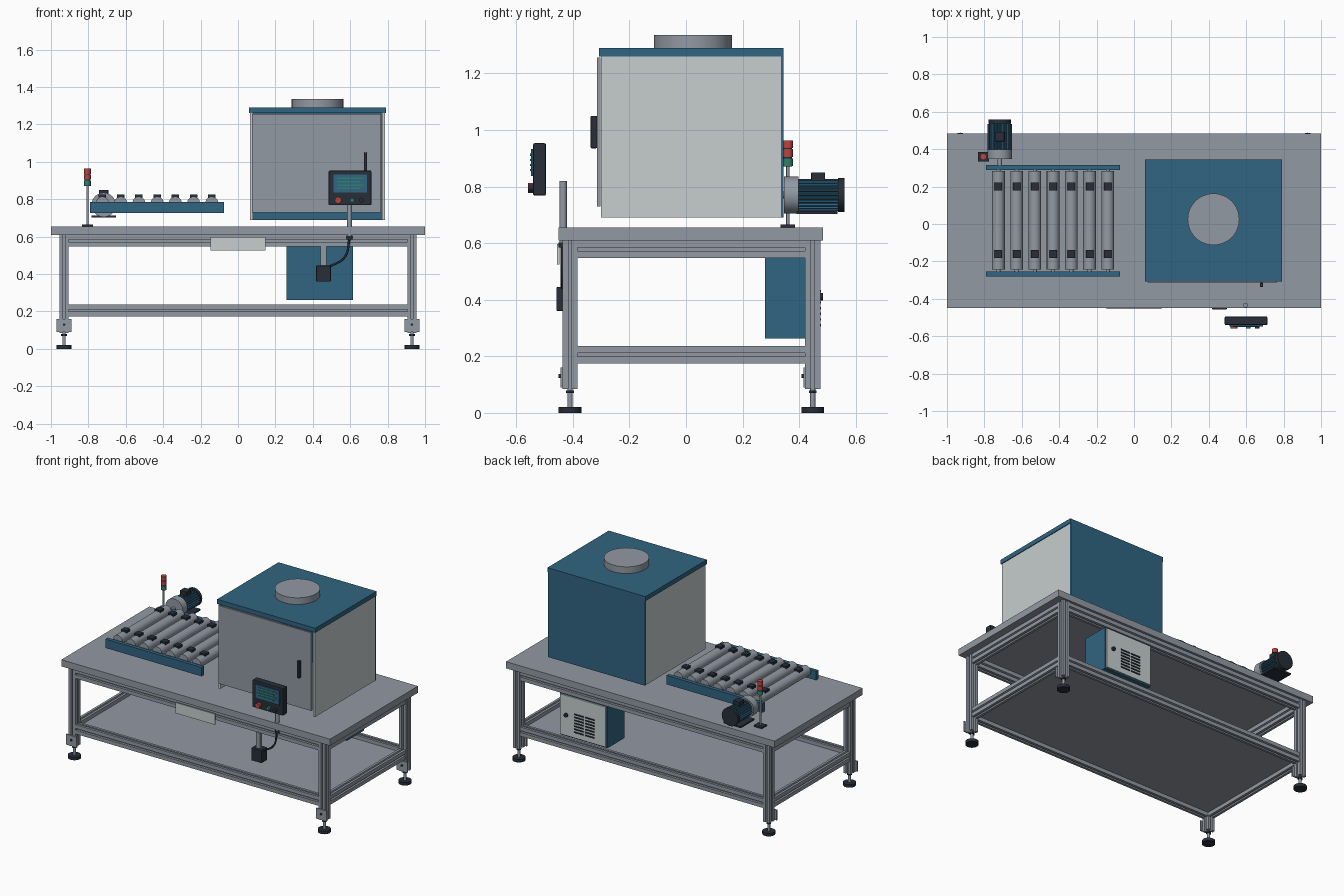
import bpy, bmesh
from math import sin, cos, pi, radians

default_cube = bpy.data.objects.get("Cube")
if default_cube:
    bpy.data.objects.remove(default_cube, do_unlink=True)


def make_material(name, colour):
    material = bpy.data.materials.new(name)
    material.use_nodes = True
    material.diffuse_color = (*colour, 1)
    shader = next(n for n in material.node_tree.nodes if n.type == "BSDF_PRINCIPLED")
    shader.inputs["Base Color"].default_value = (*colour, 1)
    return material


grey = make_material("metal grey", (.29, .32, .37))
blue = make_material("painted blue", (.03, .13, .22))
pale = make_material("pale panel", (.57, .62, .62))
dark = make_material("dark plastic", (.02, .027, .04))
red = make_material("signal red", (.5, .06, .05))
green = make_material("signal green", (.03, .22, .15))


def finish(name, mesh, material, smooth=False):
    obj = bpy.data.objects.new(name, mesh)
    bpy.context.collection.objects.link(obj)
    mesh.materials.append(material)
    if smooth:
        bpy.ops.object.select_all(action="DESELECT")
        obj.select_set(True)
        bpy.context.view_layer.objects.active = obj
        bpy.ops.object.shade_smooth_by_angle(angle=radians(35))
    return obj


def prism(name, material, outline, axis, start, end, smooth=False):
    """Extrude a closed 2D outline along one axis."""
    def place(u, v, w):
        return {"x": (w, u, v), "y": (u, w, v), "z": (u, v, w)}[axis]
    bm = bmesh.new()
    ends = [[bm.verts.new(place(u, v, w)) for u, v in outline] for w in (start, end)]
    count = len(outline)
    for ring in ends:
        bm.faces.new(ring)
    for i in range(count):
        j = (i + 1) % count
        bm.faces.new((ends[0][i], ends[0][j], ends[1][j], ends[1][i]))
    bmesh.ops.recalc_face_normals(bm, faces=bm.faces)
    mesh = bpy.data.meshes.new(name)
    bm.to_mesh(mesh)
    bm.free()
    return finish(name, mesh, material, smooth)


def box(name, material, xs, ys, zs, bevel=0):
    outline = [(xs[0], ys[0]), (xs[1], ys[0]), (xs[1], ys[1]), (xs[0], ys[1])]
    obj = prism(name, material, outline, "z", *zs)
    if bevel:
        modifier = obj.modifiers.new("soft edges", "BEVEL")
        modifier.width, modifier.segments = bevel, 2
    return obj


def around(centre, half):
    return centre - half, centre + half


def cylinder(name, material, centre, radius, axis, start, end, sides=32):
    turns = [2 * pi * i / sides for i in range(sides)]
    outline = [(centre[0] + radius * cos(t), centre[1] + radius * sin(t)) for t in turns]
    return prism(name, material, outline, axis, start, end, smooth=True)


def slotted_bar(name, centre, width, height, axis, start, end):
    """Aluminium extrusion with an undercut slot along each side."""
    mouth, inner, lip, depth = .006, .011, .005, .014
    a, b = width / 2, height / 2
    outline = []
    for side in range(4):
        reach, half = (a, b) if side % 2 == 0 else (b, a)
        local = [(reach, -half), (reach, -mouth), (reach - lip, -mouth),
                 (reach - lip, -inner), (reach - depth, -mouth), (reach - depth, mouth),
                 (reach - lip, inner), (reach - lip, mouth), (reach, mouth)]
        for u, v in local:
            for _ in range(side):
                u, v = -v, u
            outline.append((centre[0] + u, centre[1] + v))
    return prism(name, grey, outline, axis, start, end)


# Table frame: legs, feet, brackets and rails
leg_x, leg_rows = .93, {"front": -.41, "back": .448}
box("table_top", grey, (-1, 1), (-.45, .485), (.61, .655))
box("lower_shelf", grey, around(0, leg_x), (-.4, .44), (.2, .21))
for row, y in leg_rows.items():
    for side, sign in (("left", 1), ("right", -1)):
        x, tag = sign * leg_x, f"{row}_{side}"
        slotted_bar(f"leg_{tag}", (x, y), .05, .054, "z", .085, .61)
        cylinder(f"foot_pad_{tag}", dark, (x, y), .04, "z", 0, .02)
        cylinder(f"foot_stem_{tag}", grey, (x, y), .009, "z", .02, .09, 16)
        cylinder(f"foot_nut_{tag}", dark, (x, y), .016, "z", .07, .08, 6)
        box(f"bracket_{tag}", grey, around(x, .04), around(y - .029, .004), (.09, .16))
        cylinder(f"bracket_bolt_{tag}", dark, (x, .13), .007, "y", y - .04, y - .03, 12)
    for level, z in (("lower", .205), ("upper", .578)):
        slotted_bar(f"{level}_rail_{row}", (y, z), .045, .062, "x", -.905, .905)
for level, z in (("lower", .205), ("upper", .578)):
    for side, sign in (("left", 1), ("right", -1)):
        slotted_bar(f"{level}_rail_{side}", (sign * leg_x, z), .045, .062, "y",
                    leg_rows["front"] + .027, leg_rows["back"] - .027)
box("front_label_plate", pale, around(0, .147), (-.455, -.447), (.525, .597))

# Enclosure: open-bottomed cabinet with door and round outlet
for side, xs in (("left", (.77, .785)), ("right", (.065, .08))):
    box(f"enclosure_side_{side}", pale, xs, (-.3, .335), (.69, 1.26))
box("enclosure_back", blue, (.065, .785), (.335, .345), (.69, 1.26))
box("enclosure_lid", blue, (.06, .79), (-.307, .345), (1.26, 1.29))
box("enclosure_door", grey, (.075, .765), (-.314, -.302), (.73, 1.255))
box("door_handle", dark, (.673, .69), (-.337, -.314), (.935, 1.05), bevel=.004)
cylinder("outlet_drum", grey, (.425, .025), .138, "z", 1.29, 1.335, 48)

# Roller conveyor with drive pads
for side, ys in (("front", (-.28, -.255)), ("back", (.29, .315))):
    box(f"conveyor_rail_{side}", blue, (-.79, -.075), ys, (.725, .785))
for index in range(7):
    x = -.725 + index * .0975
    cylinder(f"roller_{index}", grey, (x, .78), .034, "y", -.243, .283)
    cylinder(f"roller_axle_{index}", grey, (x, .77), .011, "y", -.265, .3, 16)
    for place, y in (("front", -.16), ("back", .2)):
        box(f"roller_pad_{place}_{index}", dark, around(x, .02), around(y, .021), (.808, .824))

# Drive motor with cooling fins
motor = (-.718, .77)
cylinder("motor_shaft", grey, motor, .012, "y", .3, .36, 16)
cylinder("motor_gearbox", grey, motor, .065, "y", .347, .398)
fins = []
for i in range(96):
    radius = .057 if i % 4 < 2 else .05
    fins.append((motor[0] + radius * cos(2 * pi * i / 96), motor[1] + radius * sin(2 * pi * i / 96)))
prism("motor_body", blue, fins, "y", .398, .54)
cylinder("motor_end_cap", dark, motor, .06, "y", .538, .56)
box("motor_terminal_box", dark, around(motor[0], .025), (.442, .492), (.815, .85), bevel=.003)
box("motor_foot", dark, around(motor[0], .065), (.39, .535), (.703, .713))

# Signal tower
tower = (-.805, .36)
box("signal_base", dark, around(tower[0], .03), around(tower[1], .026), (.655, .665))
cylinder("signal_pole", grey, tower, .006, "z", .665, .88, 16)
for name, material, low in (("green", green, .872), ("red_middle", red, .905), ("red_top", red, .936)):
    cylinder(f"signal_lamp_{name}", material, tower, .018, "z", low, low + .027, 24)
cylinder("signal_core", dark, tower, .015, "z", .87, .95, 24)

# Operator panel on its post
cylinder("panel_post", grey, (.597, -.434), .013, "z", .6, .82, 20)
box("panel_case", dark, (.485, .713), (-.54, -.495), (.768, .953), bevel=.005)
box("panel_screen", blue, (.51, .69), (-.548, -.54), (.837, .932))
for row in range(4):
    z = .912 - row * .018
    box(f"screen_line_{row}", green, (.53, .65 if row % 2 else .67), (-.551, -.548), around(z, .004))
for name, material, x, radius in (("red", red, .535, .018), ("green", green, .61, .012),
                                  ("dark", dark, .66, .012)):
    cylinder(f"panel_button_{name}", material, (x, .795), radius, "y", -.558, -.54, 20)

# Cable and junction box under the table edge
box("junction_box", dark, (.418, .496), (-.458, -.395), (.36, .445), bevel=.004)
box("junction_hanger", grey, (.442, .473), (-.44, -.42), (.445, .55))
cylinder("cable_gland", dark, (.597, -.434), .016, "z", .585, .603, 16)
curve = bpy.data.curves.new("cable", "CURVE")
curve.dimensions, curve.bevel_depth, curve.bevel_resolution = "3D", .006, 2
path = curve.splines.new("BEZIER")
stops = [(.597, .59), (.57, .49), (.48, .435)]
path.bezier_points.add(len(stops) - 1)
for point, (x, z) in zip(path.bezier_points, stops):
    point.co = (x, -.437, z)
    point.handle_left_type = point.handle_right_type = "AUTO"
cable = bpy.data.objects.new("cable", curve)
bpy.context.collection.objects.link(cable)
curve.materials.append(dark)

# Electrical cabinet hung at the back
box("electrical_cabinet", blue, (.26, .615), (.28, .463), (.262, .547))
box("electrical_door", pale, (.268, .607), (.463, .472), (.27, .539))
cylinder("electrical_lock", dark, (.56, .41), .013, "y", .472, .484, 16)
for column, x in (("left", .465), ("right", .385)):
    for row in range(7):
        box(f"louvre_{column}_{row}", dark, around(x, .034), (.472, .477), around(.31 + row * .02, .004))
